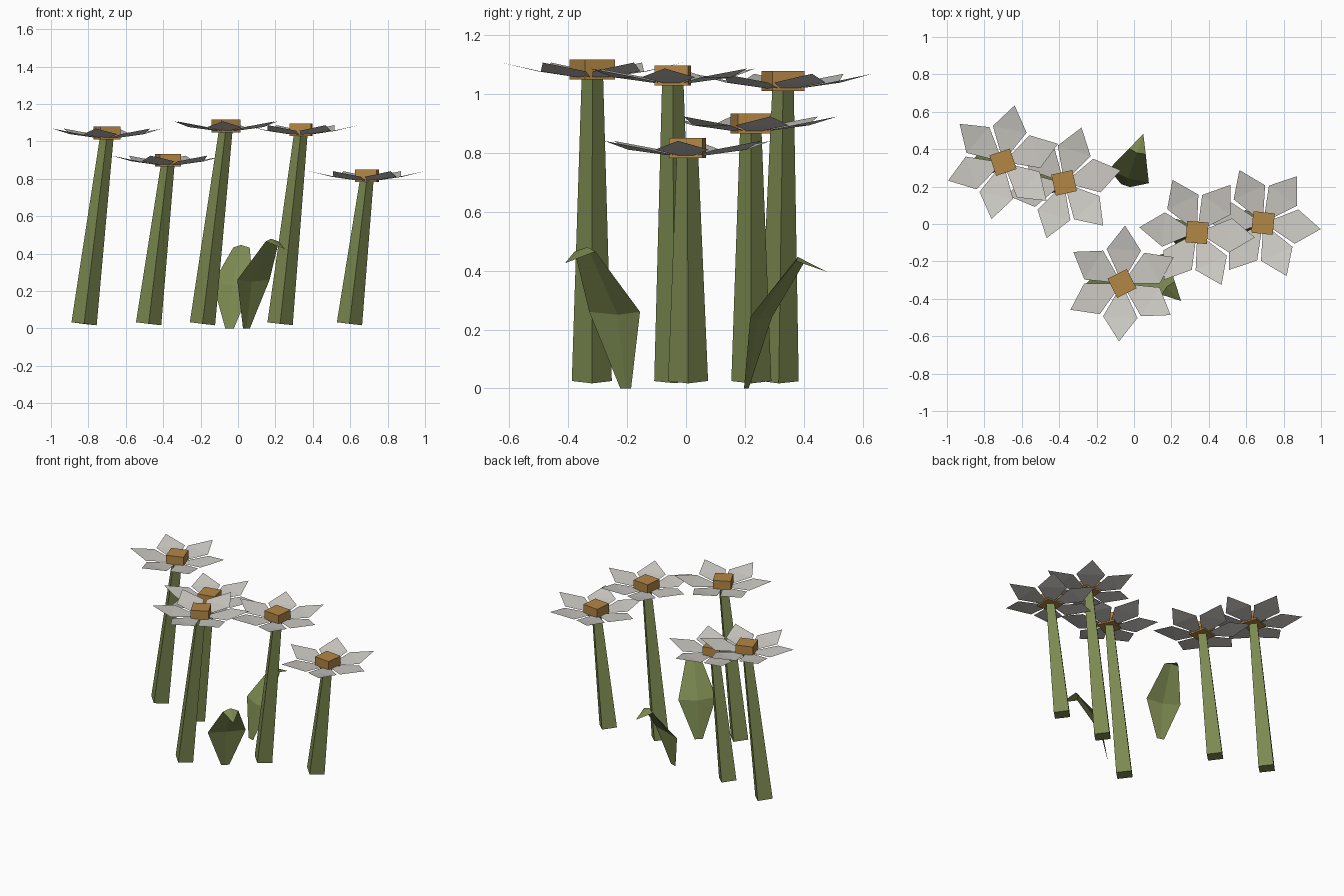
import bpy, bmesh
from math import radians, pi
from mathutils import Matrix, Vector

if "Cube" in bpy.data.objects:
    bpy.data.objects.remove(bpy.data.objects["Cube"])


def material(name, rgb):
    m = bpy.data.materials.new(name)
    m.diffuse_color = (*rgb, 1)
    m.use_nodes = True
    m.node_tree.nodes["Principled BSDF"].inputs["Base Color"].default_value = m.diffuse_color
    return m


GREEN = material("green", (0.20, 0.25, 0.08))
WHITE = material("white", (0.62, 0.60, 0.56))
OCHRE = material("ochre", (0.45, 0.24, 0.06))


def finish(bm, name, mat):
    me = bpy.data.meshes.new(name)
    bm.to_mesh(me)
    bm.free()
    me.materials.append(mat)
    ob = bpy.data.objects.new(name, me)
    bpy.context.collection.objects.link(ob)
    return ob


# four-sided tapered stem, square to its own leaning axis
def stem(bottom, top):
    bm = bmesh.new()
    axis = Vector(top) - Vector(bottom)
    bmesh.ops.create_cone(bm, cap_ends=True, segments=4, radius1=0.068,
                          radius2=0.036, depth=axis.length)
    if abs(max(v.co.x for v in bm.verts) - 0.068) > 0.001:
        bmesh.ops.rotate(bm, verts=bm.verts, matrix=Matrix.Rotation(pi / 4, 3, 'Z'))
    tilt = Vector((0, 0, 1)).rotation_difference(axis).to_matrix().to_4x4()
    mid = (Vector(top) + Vector(bottom)) / 2
    bm.transform(Matrix.Translation(mid) @ tilt)
    finish(bm, "stem", GREEN)


# square block at the middle of each flower
def flower_centre(pos, yaw):
    bm = bmesh.new()
    bmesh.ops.create_cube(bm, size=1)
    bm.transform(Matrix.Translation(pos) @ Matrix.Rotation(yaw, 4, 'Z')
                 @ Matrix.Diagonal((0.115, 0.115, 0.068, 1)))
    finish(bm, "flower_centre", OCHRE)


# ring of six upturned kite-shaped petals
def petals(pos, yaw):
    bm = bmesh.new()
    for i in range(6):
        m = Matrix.Translation(pos) @ Matrix.Rotation(yaw + i * pi / 3, 4, 'Z')
        pts = [(0.045, -0.022, -0.027), (0.18, -0.092, -0.006), (0.31, 0, 0.024),
               (0.18, 0.092, -0.006), (0.045, 0.022, -0.027)]
        v = [bm.verts.new(m @ Vector(p)) for p in pts]
        bm.faces.new((v[0], v[1], v[3], v[4]))
        bm.faces.new((v[1], v[2], v[3]))
    finish(bm, "petals", WHITE)


# creased leaf that arches outward and droops at the tip
def leaf(base, yaw, scale):
    bm = bmesh.new()
    m = (Matrix.Translation(base) @ Matrix.Rotation(yaw, 4, 'Z')
         @ Matrix.Diagonal((1, scale, scale, 1)))
    # (edge reach, crease reach, half width, edge height, crease height)
    rows = [(0, 0, 0.026, 0, 0), (0.053, 0.04, 0.122, 0.26, 0.25),
            (0.195, 0.185, 0.05, 0.465, 0.48)]
    grid = [[bm.verts.new(m @ Vector(p)) for p in
             ((e, -w, ze), (c, 0, zc), (e, w, ze))] for e, c, w, ze, zc in rows]
    tip = bm.verts.new(m @ Vector((0.292, 0, 0.425)))
    for a, b in zip(grid, grid[1:]):
        for j in range(2):
            bm.faces.new((a[j], a[j + 1], b[j + 1], b[j]))
    for j in range(2):
        bm.faces.new((grid[-1][j], grid[-1][j + 1], tip))
    finish(bm, "leaf", GREEN)


# flowers: head x, y, z, yaw, stem foot x, foot y
flowers = [(-0.70, 0.33, 1.045, 18.5, -0.823, 0.315),
           (-0.374, 0.22, 0.90, 12.5, -0.478, 0.222),
           (-0.064, -0.318, 1.083, 27, -0.19, -0.32),
           (0.337, -0.045, 1.063, -5, 0.225, -0.04),
           (0.69, 0.005, 0.817, -6, 0.596, 0.007)]
for x, y, z, yaw, fx, fy in flowers:
    stem((fx, fy, 0.025), (x, y, z - 0.01))
    flower_centre((x, y, z), radians(yaw))
    petals((x, y, z), radians(yaw))

leaf((0.045, -0.205, 0), radians(-45), 1.0)
leaf((-0.045, 0.205, 0), radians(71), 0.93)
